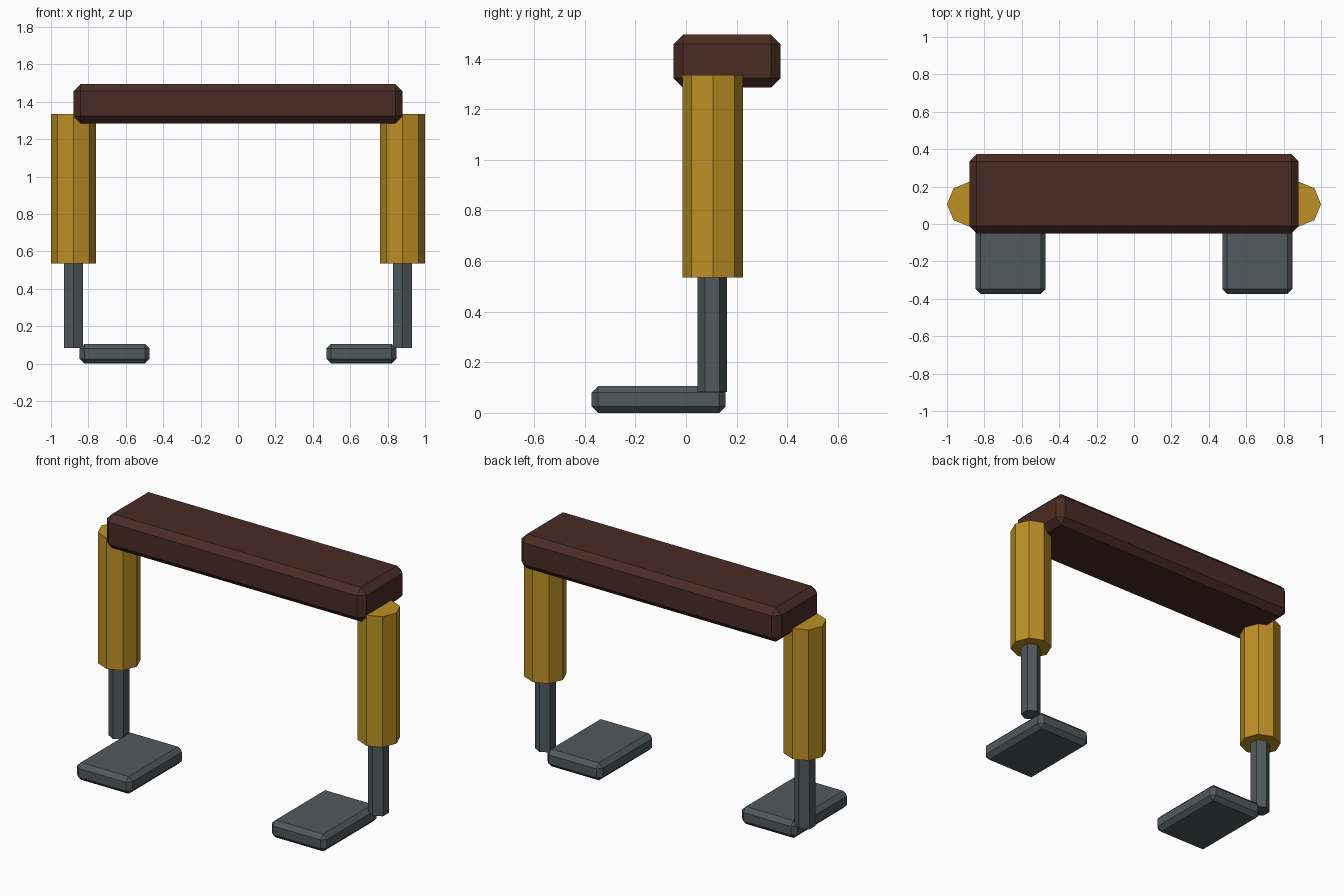
import bpy
import bmesh
from mathutils import Matrix, Vector

cube = bpy.data.objects.get("Cube")
if cube:
    bpy.data.objects.remove(cube, do_unlink=True)


def material(name, rgb):
    mat = bpy.data.materials.new(name)
    mat.use_nodes = True
    mat.diffuse_color = (*rgb, 1)
    mat.node_tree.nodes["Principled BSDF"].inputs["Base Color"].default_value = (*rgb, 1)
    return mat


brown = material("dark brown", (0.068, 0.025, 0.017))
gold = material("gold", (0.51, 0.28, 0.017))
grey = material("slate grey", (0.082, 0.1, 0.107))


def add_object(name, bm, mat):
    mesh = bpy.data.meshes.new(name)
    bm.to_mesh(mesh)
    bm.free()
    mesh.materials.append(mat)
    obj = bpy.data.objects.new(name, mesh)
    bpy.context.collection.objects.link(obj)
    return obj


def chamfered_box(name, low, high, chamfer, mat):
    low, high = Vector(low), Vector(high)
    bm = bmesh.new()
    bmesh.ops.create_cube(bm, size=1, matrix=Matrix.Diagonal((*(high - low), 1)))
    obj = add_object(name, bm, mat)
    obj.location = (low + high) / 2
    mod = obj.modifiers.new("chamfer", 'BEVEL')
    mod.width = chamfer
    mod.segments = 1
    return obj


def prism(name, sides, radius, x, y, bottom, top, mat):
    bm = bmesh.new()
    bmesh.ops.create_cone(bm, cap_ends=True, segments=sides, radius1=radius,
                          radius2=radius, depth=top - bottom)
    obj = add_object(name, bm, mat)
    obj.location = (x, y, (bottom + top) / 2)
    return obj


# Crossbeam
chamfered_box("crossbeam", (-0.88, -0.05, 1.285), (0.88, 0.373, 1.495), 0.038, brown)

# Legs: octagonal sleeve, hexagonal rod and flat foot on each side
for side, sign in (("left", 1), ("right", -1)):
    prism(side + "_leg_sleeve", 8, 0.12, sign * 0.88, 0.106, 0.535, 1.335, gold)
    prism(side + "_leg_rod", 6, 0.058, sign * 0.88, 0.104, 0.083, 0.6, grey)
    inner, outer = sorted((sign * 0.472, sign * 0.847))
    chamfered_box(side + "_foot", (inner, -0.373, 0), (outer, 0.157, 0.106), 0.026, grey)
